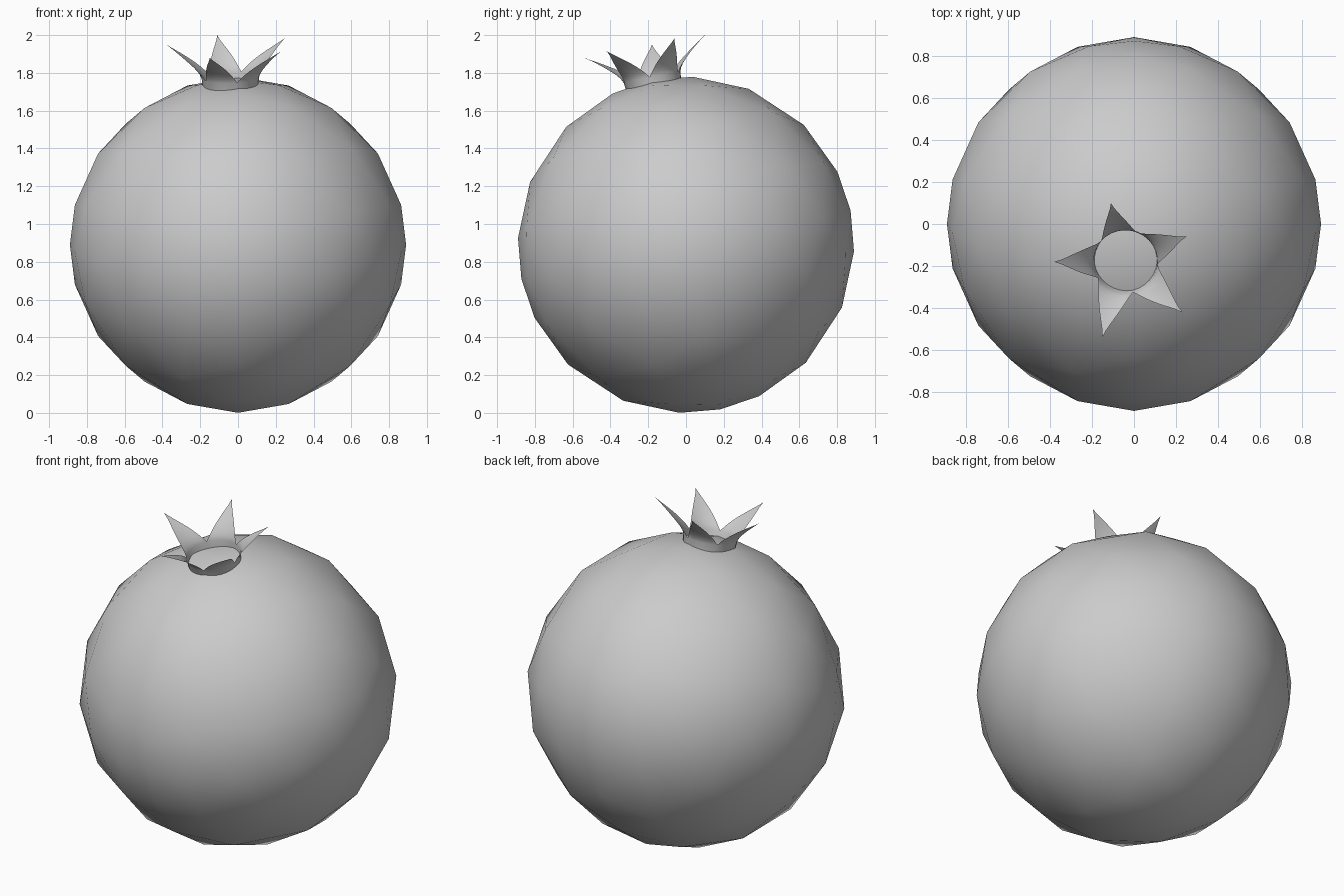
import bpy, bmesh, math
from mathutils import Vector, Matrix

if "Cube" in bpy.data.objects:
    bpy.data.objects.remove(bpy.data.objects["Cube"])

R = 0.89            # fruit radius
TILT = 0.205        # whole fruit leans towards the front


def make_object(name, bm):
    bmesh.ops.remove_doubles(bm, verts=bm.verts, dist=1e-4)
    for f in bm.faces:
        f.smooth = True
    me = bpy.data.meshes.new(name)
    bm.to_mesh(me)
    bm.free()
    ob = bpy.data.objects.new(name, me)
    bpy.context.collection.objects.link(ob)
    return ob


# Fruit body: octahedron with five segments per edge, pushed out to a sphere
N = 5
bm = bmesh.new()
for sx in (1, -1):
    for sy in (1, -1):
        for sz in (1, -1):
            grid = {}
            for i in range(N + 1):
                for j in range(N + 1 - i):
                    p = Vector((sx * i, sy * j, sz * (N - i - j))).normalized() * R
                    grid[i, j] = bm.verts.new(p)
            for i in range(N):
                for j in range(N - i):
                    bm.faces.new((grid[i, j], grid[i + 1, j], grid[i, j + 1]))
                    if i + j < N - 1:
                        bm.faces.new((grid[i + 1, j], grid[i + 1, j + 1], grid[i, j + 1]))
bmesh.ops.remove_doubles(bm, verts=bm.verts, dist=1e-4)
bmesh.ops.recalc_face_normals(bm, faces=bm.faces)
body = make_object("fruit_body", bm)
body.location = (0, 0, R)
body.rotation_euler = (TILT, 0, 0)

# Crown: a short tube that splits into five curved pointed sepals
frame = Matrix.Translation((-0.04, -0.175, 1.755)) @ Matrix.Rotation(TILT, 4, 'X') \
    @ Matrix.Rotation(-0.03, 4, 'Y')
tips = [(0.25, -0.06, 1.985), (-0.11, 0.10, 2.0), (-0.38, -0.18, 1.95),
        (-0.15, -0.54, 1.88), (0.23, -0.42, 1.915)]
R0, VALLEY, ROWS, COLS = 0.145, 0.022, 8, 6
HALF = math.pi / 5
bm = bmesh.new()
for k, tip in enumerate(tips):
    t = frame.inverted() @ Vector(tip)
    base_ang = math.radians(31.5) + k * 2 * HALF
    tip_ang = math.atan2(t.y, t.x)
    turn = (tip_ang - base_ang + math.pi) % (2 * math.pi) - math.pi
    tip_r = math.hypot(t.x, t.y)
    rows = []
    for v in [-1] + [i / ROWS for i in range(ROWS + 1)]:
        w = max(v, 0)
        r = R0 + (0.008 if v >= 0 else 0) + (tip_r - R0 - 0.008) * w ** 1.45
        h = VALLEY + (t.z - VALLEY) * w if v >= 0 else -0.05
        row = []
        for c in range(COLS + 1):
            u = 2 * c / COLS - 1
            a = base_ang + turn * w + u * HALF * (1 - w) ** 1.4
            row.append(bm.verts.new((r * math.cos(a), r * math.sin(a), h)))
        rows.append(row)
    for lo, hi in zip(rows, rows[1:]):
        for c in range(COLS):
            bm.faces.new((lo[c], lo[c + 1], hi[c + 1], hi[c]))
crown = make_object("crown", bm)
crown.matrix_world = frame
